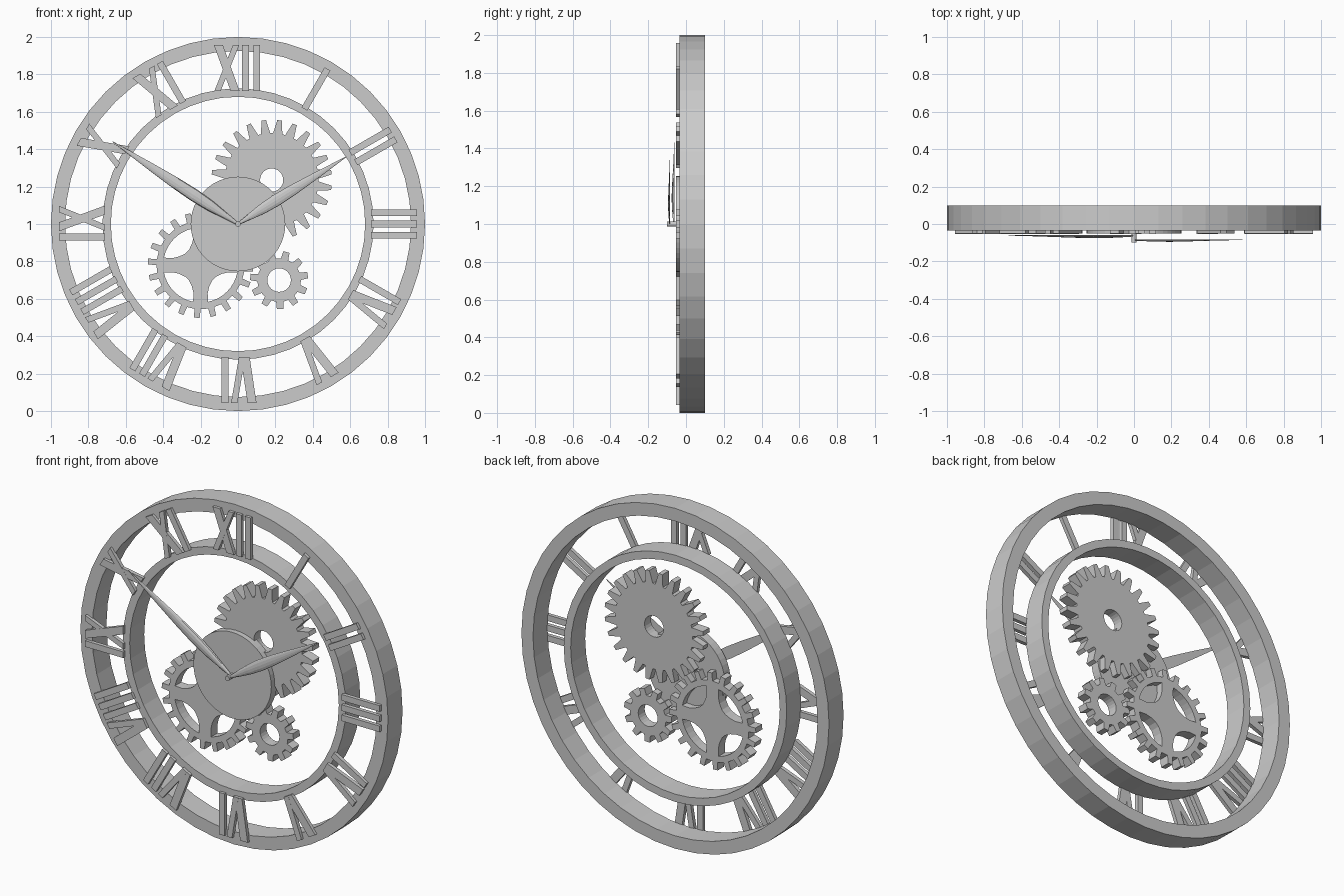
import bpy, bmesh
from math import sin, cos, pi, radians, asin, atan2, hypot
from mathutils import Vector, Matrix

if "Cube" in bpy.data.objects:
    bpy.data.objects.remove(bpy.data.objects["Cube"])

CZ = 1.0  # height of the clock centre


def circle(r, n, cx=0, cz=0):
    return [(cx + r * cos(2 * pi * i / n), cz + r * sin(2 * pi * i / n)) for i in range(n)]


def plate(name, loops, y0, y1, x=0, z=CZ):
    """Filled flat outline (inner loops become holes), extruded from y0 to y1."""
    cu = bpy.data.curves.new(name + "_outline", 'CURVE')
    cu.dimensions, cu.fill_mode, cu.extrude = '2D', 'BOTH', (y1 - y0) / 2
    for pts in loops:
        s = cu.splines.new('POLY')
        s.points.add(len(pts) - 1)
        for p, (a, b) in zip(s.points, pts):
            p.co = (a, b, 0, 1)
        s.use_cyclic_u = True
    tmp = bpy.data.objects.new(name + "_tmp", cu)
    bpy.context.collection.objects.link(tmp)
    dg = bpy.context.evaluated_depsgraph_get()
    me = bpy.data.meshes.new_from_object(tmp.evaluated_get(dg))
    bpy.data.objects.remove(tmp)
    bpy.data.curves.remove(cu)
    bm = bmesh.new()
    bm.from_mesh(me)
    bmesh.ops.remove_doubles(bm, verts=bm.verts, dist=1e-5)
    bm.transform(Matrix.Translation((x, (y0 + y1) / 2, z)) @ Matrix.Rotation(pi / 2, 4, 'X'))
    bmesh.ops.recalc_face_normals(bm, faces=bm.faces)
    for f in bm.faces:
        f.smooth = False
    bm.to_mesh(me)
    bm.free()
    me.name = name
    ob = bpy.data.objects.new(name, me)
    bpy.context.collection.objects.link(ob)
    return ob


def gear(n, root, tip, w_root, w_tip, phase):
    """Gear outline: n teeth with given half widths at root and tip."""
    pts = []
    for i in range(n):
        a = radians(phase) + 2 * pi * i / n
        for r, w in ((root, -w_root), (tip, -w_tip), (tip, w_tip), (root, w_root)):
            pts.append((r * cos(a) - w * sin(a), r * sin(a) + w * cos(a)))
    return pts


# rings
for name, ro, ri in (("outer_ring", 1.0, 0.925), ("inner_ring", 0.725, 0.68)):
    plate(name, [circle(ro, 48), circle(ri, 48)], -0.035, 0.10)

# hour markers: upright bars (I), crossed bars (X) and wedges (V), outward is up
R0, R1 = 0.71, 0.957
WIDTH = {'I': 0.06, 'X': 0.14, 'V': 0.14}


def strokes(kind, c):
    if kind == 'I':
        return [(c, c, 0.018)]
    if kind == 'X':
        return [(c + 0.045, c - 0.045, 0.024), (c - 0.05, c + 0.05, 0.017)]
    return [(c - 0.008, c - 0.045, 0.024), (c + 0.008, c + 0.05, 0.017)]


LAYOUT = ["XII", "I", "II", "III", "IV", "V", "VI", "VII", "VIII", "IX", "X", "XI"]
for h, kinds in enumerate(LAYOUT):
    a = radians(30 * h)
    t = -sum(WIDTH[k] for k in kinds) / 2
    n = 0
    for k in kinds:
        for b, e, w in strokes(k, t + WIDTH[k] / 2):
            quad = [(b - w, R0), (b + w, R0), (e + w, R1), (e - w, R1)]
            pts = [(p * cos(a) + r * sin(a), -p * sin(a) + r * cos(a)) for p, r in quad]
            plate(f"hour_marker_{h}_bar_{n}", [pts], -0.052 - 0.0005 * (n % 2), -0.03)
            n += 1
        t += WIDTH[k]

# centre disc
plate("centre_disc", [circle(0.253, 48)], -0.052, 0.0)

# big gear
plate("big_gear", [gear(24, 0.25, 0.322, 0.025, 0.012, 7.5), circle(0.062, 24)],
      -0.02, 0.04, 0.18, 1.235)

# spoked gear with four rounded openings
loops = [gear(20, 0.235, 0.282, 0.017, 0.015, -4)]
for q in range(4):
    a0 = asin(0.04 / 0.2)
    win = [(0.2 * cos(a0 + (pi / 2 - 2 * a0) * i / 8), 0.2 * sin(a0 + (pi / 2 - 2 * a0) * i / 8))
           for i in range(9)]
    win += [(0.038, 0.15), (0.046, 0.115), (0.062, 0.082), (0.082, 0.062), (0.115, 0.046), (0.15, 0.038)]
    b = q * pi / 2
    loops.append([(x * cos(b) - y * sin(b), x * sin(b) + y * cos(b)) for x, y in win])
plate("spoked_gear", loops, -0.02, 0.04, -0.20, 0.78)

# small gear
plate("small_gear", [gear(11, 0.115, 0.155, 0.02, 0.017, 10), circle(0.063, 24)],
      -0.02, 0.04, 0.22, 0.70)


def hand(name, tip_x, tip_z, y_back, height, half_w):
    """Tapered hand: flat back, domed front, pointed tip."""
    length, ang = hypot(tip_x, tip_z), atan2(tip_z, tip_x)
    prof = [(0.0, 0.2), (0.1, 0.5), (0.22, 0.85), (0.35, 1.0), (0.5, 0.9), (0.7, 0.6), (0.88, 0.28), (1.0, 0.05)]
    bm = bmesh.new()
    rows = []
    for s, k in prof:
        row = []
        for i in range(7):
            t = pi * i / 6
            u, v = s * length, half_w * k * cos(t)
            row.append(bm.verts.new((u * cos(ang) - v * sin(ang), y_back - 0.004 - height * (0.2 + 0.8 * k) * (1 - 0.6 * s) * sin(t),
                                     CZ + u * sin(ang) + v * cos(ang))))
        rows.append(row)
    for r, q in zip(rows, rows[1:]):
        for i in range(7):
            j = (i + 1) % 7
            bm.faces.new((r[i], r[j], q[j], q[i]))
    bm.faces.new(rows[0])
    bm.faces.new(rows[-1])
    bmesh.ops.recalc_face_normals(bm, faces=bm.faces)
    me = bpy.data.meshes.new(name)
    bm.to_mesh(me)
    bm.free()
    bpy.context.collection.objects.link(bpy.data.objects.new(name, me))


# hands and pin
hand("minute_hand", -0.67, 0.44, -0.056, 0.02, 0.034)
hand("hour_hand", 0.58, 0.36, -0.080, 0.014, 0.032)
plate("centre_pin", [circle(0.014, 16)], -0.10, -0.04)
